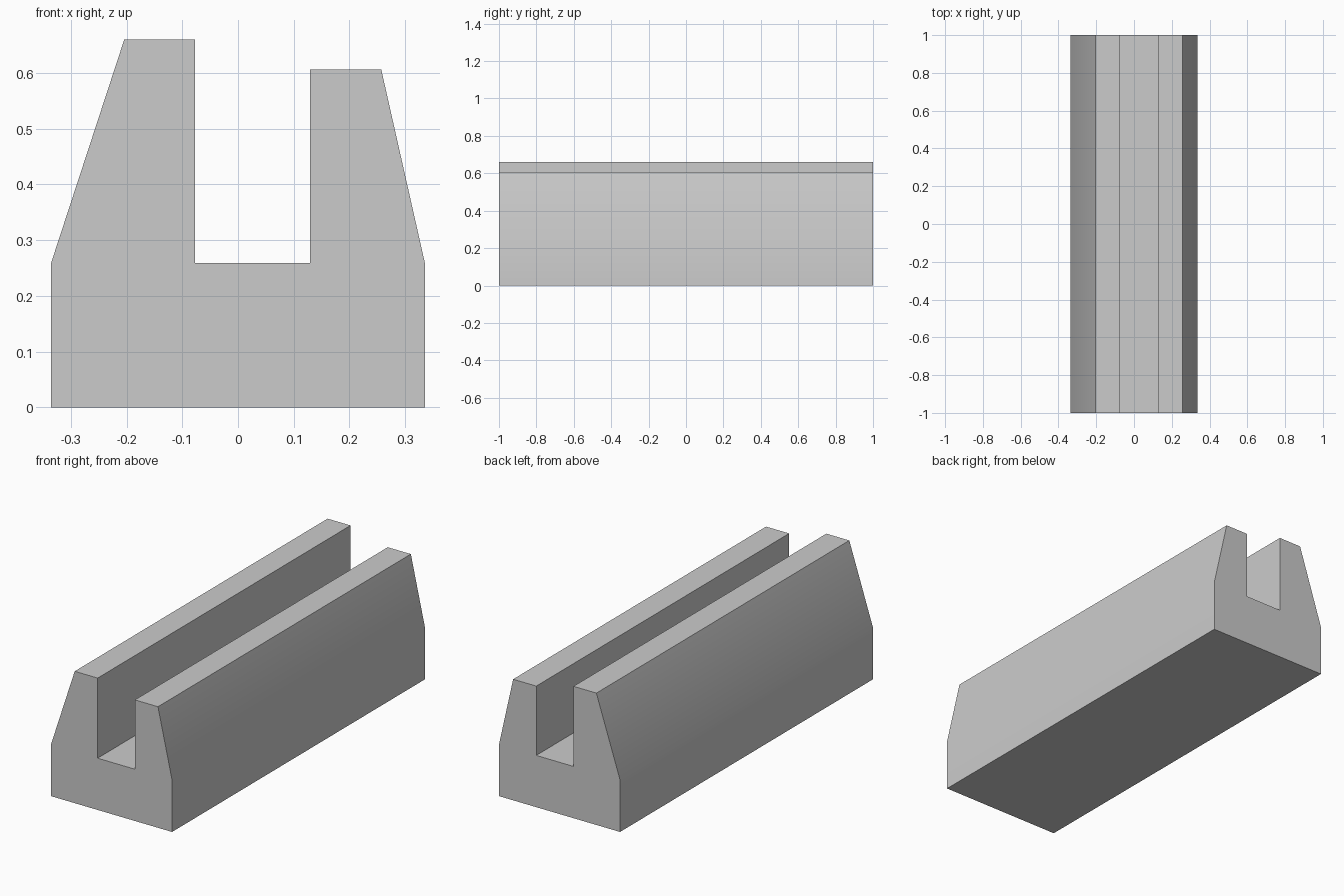
import bpy
import bmesh

cube = bpy.data.objects.get("Cube")
if cube:
    bpy.data.objects.remove(cube, do_unlink=True)

# Plain grey material
grey = bpy.data.materials.new("plain grey")
grey.use_nodes = True
color = (0.6, 0.6, 0.6, 1.0)
grey.diffuse_color = color
grey.node_tree.nodes["Principled BSDF"].inputs["Base Color"].default_value = color

# Cross-section (x, z): base, sloped walls of unequal height, open channel
profile = [
    (-0.335, 0), (0.335, 0), (0.335, 0.26), (0.257, 0.606), (0.129, 0.606),
    (0.129, 0.259), (-0.077, 0.259), (-0.077, 0.66), (-0.204, 0.66), (-0.335, 0.26),
]

# Extrude the section along the length
bm = bmesh.new()
front = bm.faces.new([bm.verts.new((x, -1, z)) for x, z in profile])
extruded = bmesh.ops.extrude_face_region(bm, geom=[front], use_keep_orig=True)
moved = [v for v in extruded["geom"] if isinstance(v, bmesh.types.BMVert)]
bmesh.ops.translate(bm, vec=(0, 2, 0), verts=moved)
bmesh.ops.recalc_face_normals(bm, faces=bm.faces)
mesh = bpy.data.meshes.new("channel_block")
bm.to_mesh(mesh)
bm.free()
mesh.materials.append(grey)

# Soft bend between each base side and its slope, sharp elsewhere
block = bpy.data.objects.new("channel_block", mesh)
bpy.context.collection.objects.link(block)
bpy.context.view_layer.objects.active = block
block.select_set(True)
bpy.ops.object.shade_smooth_by_angle(angle=0.5236)
